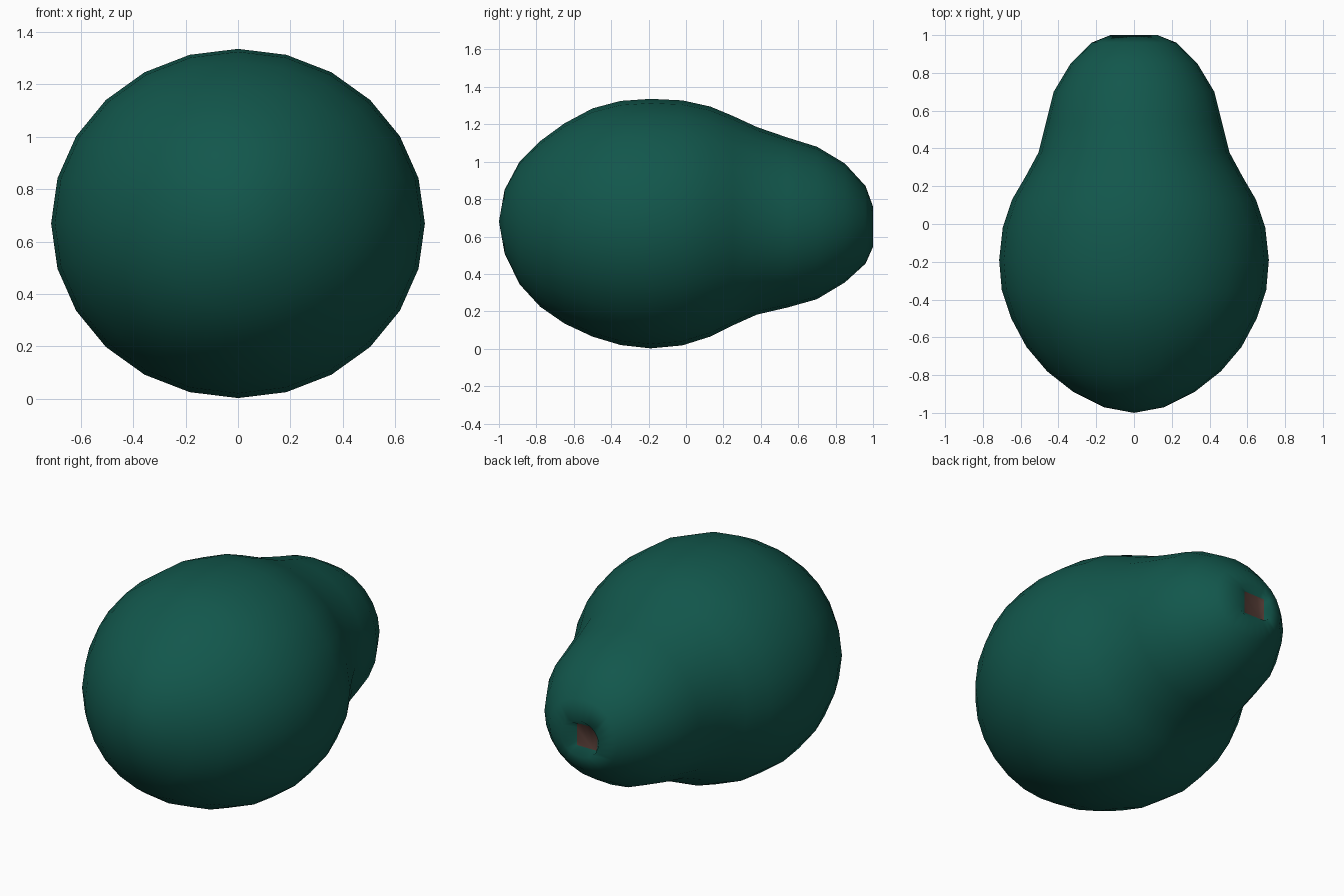
import bpy, bmesh, math

if "Cube" in bpy.data.objects:
    bpy.data.objects.remove(bpy.data.objects["Cube"])


def material(name, rgb):
    m = bpy.data.materials.new(name)
    m.diffuse_color = (*rgb, 1)
    m.use_nodes = True
    m.node_tree.nodes["Principled BSDF"].inputs["Base Color"].default_value = m.diffuse_color
    return m


green = material("dark green skin", (0.006, 0.095, 0.072))
brown = material("brown stem scar", (0.08, 0.04, 0.032))

SIDES = 24
# Cross-sections along the fruit: y, half width, bottom z, top z
SECTIONS = [
    (-0.97, 0.16, 0.51, 0.85), (-0.89, 0.32, 0.345, 1.0),
    (-0.78, 0.46, 0.225, 1.11), (-0.65, 0.57, 0.135, 1.205),
    (-0.50, 0.65, 0.065, 1.285), (-0.35, 0.70, 0.02, 1.325),
    (-0.19, 0.714, 0.002, 1.336), (-0.02, 0.695, 0.018, 1.328),
    (0.13, 0.645, 0.065, 1.295), (0.25, 0.575, 0.125, 1.245),
    (0.38, 0.505, 0.183, 1.185), (0.54, 0.465, 0.22, 1.13),
    (0.70, 0.425, 0.265, 1.08), (0.85, 0.335, 0.355, 0.99),
    (0.96, 0.225, 0.455, 0.87), (1.0, 0.125, 0.545, 0.76),
]

bm = bmesh.new()


def ring(y, cx, cz, rx, rz, square=False):
    verts = []
    for i in range(SIDES):
        a = 2 * math.pi * i / SIDES
        c, s = math.cos(a), math.sin(a)
        k = 1 / max(abs(c), abs(s)) if square else 1
        verts.append(bm.verts.new((cx + rx * c * k, y, cz + rz * s * k)))
    return verts


def bridge(a, b):
    for i in range(SIDES):
        j = (i + 1) % SIDES
        bm.faces.new((a[i], a[j], b[j], b[i]))


# Pear-shaped body, then a shallow square dimple at the narrow end
rings = [ring(y, 0, (lo + hi) / 2, w, (hi - lo) / 2) for y, w, lo, hi in SECTIONS]
rings.append(ring(0.97, -0.03, 0.66, 0.068, 0.066, square=True))
for a, b in zip(rings, rings[1:]):
    bridge(a, b)

# Blunt end cap
tip = bm.verts.new((0, -1, 0.68))
for i in range(SIDES):
    bm.faces.new((tip, rings[0][(i + 1) % SIDES], rings[0][i]))

# Stem scar
scar = bm.faces.new(rings[-1])
scar.material_index = 1

bmesh.ops.recalc_face_normals(bm, faces=bm.faces)
for f in bm.faces:
    f.smooth = True
mesh = bpy.data.meshes.new("fruit_body")
bm.to_mesh(mesh)
bm.free()
mesh.materials.append(green)
mesh.materials.append(brown)
fruit = bpy.data.objects.new("fruit_body", mesh)
bpy.context.collection.objects.link(fruit)
